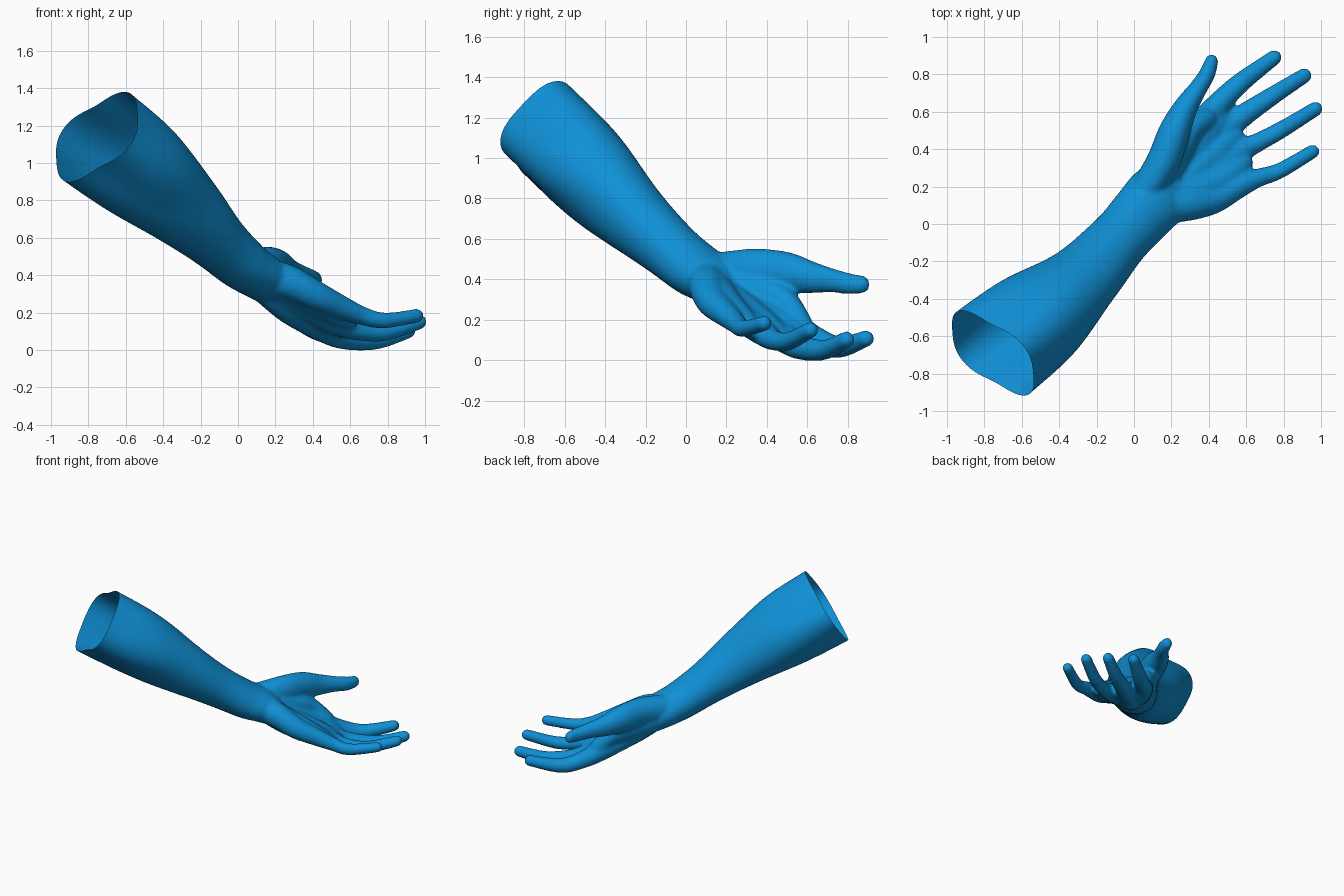
import bpy
import bmesh
import math
from mathutils import Matrix, Vector

if "Cube" in bpy.data.objects:
    bpy.data.objects.remove(bpy.data.objects["Cube"], do_unlink=True)

# Skin material
skin = bpy.data.materials.new("blue_skin")
skin.use_nodes = True
skin.diffuse_color = (0.005, 0.28, 0.67, 1)
skin.node_tree.nodes["Principled BSDF"].inputs["Base Color"].default_value = skin.diffuse_color

# Forearm frame: along the arm, across it, and up from it
AXIS = Vector((0.62, 0.59, -0.52)).normalized()
ACROSS = AXIS.cross(Vector((0, 0, 1))).normalized()
RISE = ACROSS.cross(AXIS)
RIM = Vector((-0.755, -0.69, 1.14))


def smooth_path(points, steps):
    """Catmull-Rom interpolation of tuples of any length."""
    padded = [points[0]] + points + [points[-1]]
    result = []
    for i in range(len(points) - 1):
        quad = padded[i:i + 4]
        for s in range(steps):
            t = s / steps
            result.append([
                b + 0.5 * t * (c - a + t * (2 * a - 5 * b + 4 * c - d
                                            + t * (3 * (b - c) + d - a)))
                for a, b, c, d in zip(*quad)])
    result.append(list(points[-1]))
    return result


def add_forearm(bm, sections, sides=64):
    """Loft tilted ellipses: centre, half width, half height, roll, boxiness."""
    rings = []
    for x, y, z, wide, high, roll, boxy in smooth_path(sections, 8):
        ring = []
        for k in range(sides):
            angle = math.tau * k / sides
            turned = angle - math.radians(roll)
            radius = wide * high / math.hypot(high * math.cos(turned), wide * math.sin(turned))
            radius *= 1 - boxy * math.cos(4 * turned)
            offset = ACROSS * math.cos(angle) + RISE * math.sin(angle)
            ring.append(bm.verts.new(Vector((x, y, z)) + offset * radius))
        rings.append(ring)
    for low, top in zip(rings, rings[1:]):
        for k in range(sides):
            n = (k + 1) % sides
            bm.faces.new((low[k], low[n], top[n], top[k]))
    bm.faces.new(rings[0][::-1])
    bm.faces.new(rings[-1])


def add_digit(bm, joints, stretch=(1, 1, 1)):
    """Sweep a ball of changing radius through the joints."""
    for x, y, z, radius in smooth_path(joints, 10):
        place = Matrix.Translation((x, y, z)) @ Matrix.Diagonal((*stretch, 1))
        bmesh.ops.create_icosphere(bm, subdivisions=3, radius=radius + 0.006, matrix=place)


bm = bmesh.new()

# Forearm, started a little beyond the open rim
start = RIM - AXIS * 0.15
add_forearm(bm, [
    (*start, 0.3, 0.245, 32, 0.08),
    (*RIM, 0.3, 0.245, 32, 0.08),
    (-0.517, -0.5, 0.955, 0.283, 0.238, 35, 0.04),
    (-0.27, -0.29, 0.738, 0.21, 0.184, 50, 0),
    (-0.09, -0.095, 0.562, 0.165, 0.15, 20, 0),
    (0.03, 0.04, 0.453, 0.168, 0.135, 0, 0),
    (0.12, 0.14, 0.39, 0.175, 0.12, 0, 0),
    (0.2, 0.22, 0.32, 0.15, 0.09, 0, 0)])

# Thumb with the ball of the thumb, taller than wide
add_digit(bm, [(0.06, 0.17, 0.43, 0.09), (0.155, 0.33, 0.442, 0.095),
               (0.215, 0.49, 0.435, 0.088), (0.275, 0.62, 0.41, 0.066),
               (0.34, 0.72, 0.395, 0.049), (0.39, 0.8, 0.38, 0.043),
               (0.415, 0.87, 0.375, 0.035)], stretch=(0.9, 0.95, 1.1))

# Web between thumb and index finger
add_digit(bm, [(0.15, 0.28, 0.36, 0.1), (0.24, 0.42, 0.32, 0.08),
               (0.3, 0.5, 0.28, 0.06), (0.38, 0.56, 0.19, 0.055)])

# Index finger
add_digit(bm, [(0.15, 0.2, 0.34, 0.08), (0.22, 0.33, 0.27, 0.078),
               (0.36, 0.53, 0.165, 0.07), (0.45, 0.64, 0.105, 0.058),
               (0.57, 0.755, 0.066, 0.049), (0.75, 0.89, 0.108, 0.036)])

# Middle finger
add_digit(bm, [(0.15, 0.17, 0.33, 0.08), (0.28, 0.28, 0.22, 0.078),
               (0.45, 0.47, 0.12, 0.07), (0.57, 0.57, 0.065, 0.057),
               (0.74, 0.685, 0.053, 0.045), (0.91, 0.793, 0.103, 0.036)])

# Ring finger
add_digit(bm, [(0.17, 0.14, 0.36, 0.08), (0.28, 0.2, 0.29, 0.078),
               (0.43, 0.3, 0.2, 0.07), (0.56, 0.385, 0.132, 0.058),
               (0.66, 0.435, 0.1, 0.046), (0.79, 0.505, 0.095, 0.041),
               (0.97, 0.615, 0.15, 0.035)])

# Little finger with the heel of the hand
add_digit(bm, [(0.16, 0.11, 0.385, 0.1), (0.28, 0.105, 0.36, 0.085),
               (0.42, 0.13, 0.29, 0.072), (0.55, 0.195, 0.23, 0.058),
               (0.66, 0.245, 0.185, 0.045), (0.78, 0.285, 0.158, 0.038),
               (0.955, 0.388, 0.183, 0.033)])

# Flesh between the knuckles, which fills the palm and forms the finger webs
add_digit(bm, [(0.22, 0.28, 0.285, 0.08), (0.4, 0.5, 0.15, 0.07), (0.47, 0.58, 0.1, 0.042)])
add_digit(bm, [(0.24, 0.21, 0.3, 0.085), (0.44, 0.385, 0.17, 0.073), (0.54, 0.465, 0.11, 0.046)])
add_digit(bm, [(0.24, 0.14, 0.35, 0.085), (0.43, 0.215, 0.255, 0.075),
               (0.53, 0.28, 0.195, 0.06), (0.595, 0.325, 0.155, 0.038)])

mesh = bpy.data.meshes.new("arm_and_hand")
bm.to_mesh(mesh)
bm.free()
arm = bpy.data.objects.new("arm_and_hand", mesh)
bpy.context.collection.objects.link(arm)

# Fuse the parts into one soft skin
fuse = arm.modifiers.new("fuse", "REMESH")
fuse.mode = "VOXEL"
fuse.voxel_size = 0.011
soften = arm.modifiers.new("soften", "SMOOTH")
soften.factor = 0.5
soften.iterations = 14
bpy.context.view_layer.update()
fused = bpy.data.meshes.new_from_object(arm.evaluated_get(bpy.context.evaluated_depsgraph_get()))
arm.modifiers.clear()
arm.data = fused

# Cut the upper end open so the sleeve of skin is hollow
bm = bmesh.new()
bm.from_mesh(fused)
bmesh.ops.bisect_plane(bm, geom=bm.verts[:] + bm.edges[:] + bm.faces[:],
                       plane_co=RIM, plane_no=AXIS, clear_inner=True)
for face in bm.faces:
    face.smooth = True
bm.to_mesh(fused)
bm.free()
fused.materials.clear()
fused.materials.append(skin)
